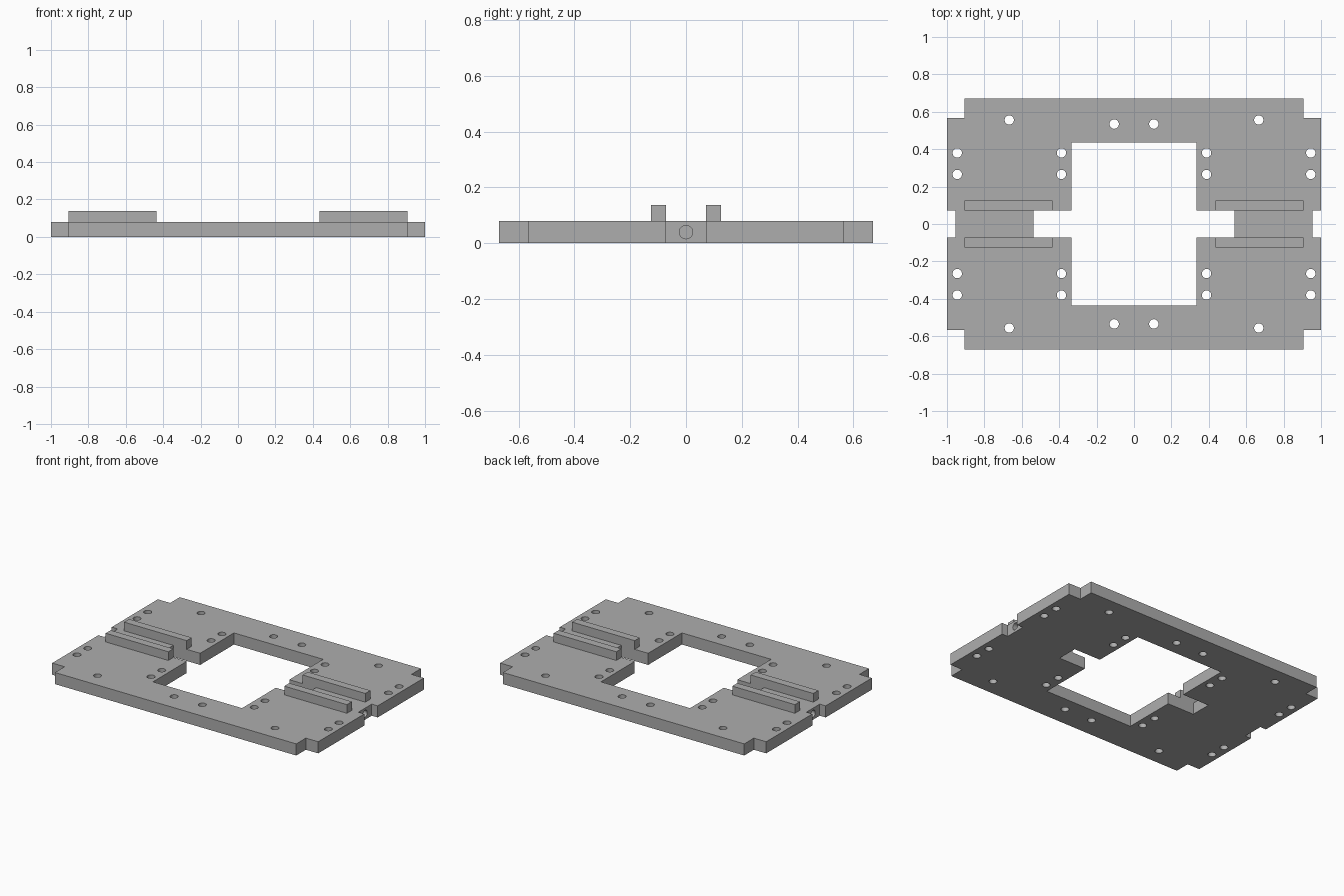
import bpy, bmesh
from math import radians
from mathutils import Matrix, Vector

cube = bpy.data.objects.get("Cube")
if cube:
    bpy.data.objects.remove(cube, do_unlink=True)

THICK, RAIL_TOP = 0.079, 0.138
SIDES = (-1, 1)

grey = bpy.data.materials.new("plain grey")
grey.use_nodes = True
grey.diffuse_color = (0.42, 0.42, 0.42, 1)
grey.node_tree.nodes["Principled BSDF"].inputs["Base Color"].default_value = (0.42, 0.42, 0.42, 1)


def add_box(bm, x0, x1, y0, y1, z0, z1):
    lo, hi = Vector((x0, y0, z0)), Vector((x1, y1, z1))
    matrix = Matrix.Translation((lo + hi) / 2) @ Matrix.Diagonal((*(hi - lo), 1))
    bmesh.ops.create_cube(bm, size=1, matrix=matrix)


def add_cylinder(bm, centre, radius, depth, turn=0):
    matrix = Matrix.Translation(centre) @ Matrix.Rotation(radians(turn), 4, "Y")
    bmesh.ops.create_cone(bm, cap_ends=True, segments=32, radius1=radius,
                          radius2=radius, depth=depth, matrix=matrix)


def make_object(name, bm):
    mesh = bpy.data.meshes.new(name)
    bm.to_mesh(mesh)
    bm.free()
    mesh.materials.append(grey)
    obj = bpy.data.objects.new(name, mesh)
    bpy.context.collection.objects.link(obj)
    return obj


def cut(target, bm):
    cutter = make_object("cutter", bm)
    cutter.hide_render = True
    mod = target.modifiers.new("cut", "BOOLEAN")
    mod.operation, mod.solver, mod.object = "DIFFERENCE", "EXACT", cutter
    bpy.ops.object.select_all(action="DESELECT")
    bpy.context.view_layer.objects.active = target
    target.select_set(True)
    bpy.ops.object.modifier_apply(modifier=mod.name)
    bpy.data.objects.remove(cutter, do_unlink=True)


# Base plate
bm = bmesh.new()
add_box(bm, -1, 1, -0.67, 0.67, 0, THICK)
plate = make_object("base_plate", bm)

# Central window, corner steps and outer edge notches
bm = bmesh.new()
add_box(bm, -0.335, 0.335, -0.435, 0.435, -0.1, 0.2)
for sx in SIDES:
    x0, x1 = sorted((sx * 0.955, sx * 1.1))
    add_box(bm, x0, x1, -0.072, 0.072, -0.1, 0.2)
    for sy in SIDES:
        x0, x1 = sorted((sx * 0.907, sx * 1.1))
        y0, y1 = sorted((sy * 0.567, sy * 0.8))
        add_box(bm, x0, x1, y0, y1, -0.1, 0.2)
cut(plate, bm)

# Inner slot that widens the window along the middle
bm = bmesh.new()
add_box(bm, -0.537, 0.537, -0.072, 0.072, -0.1, 0.2)
cut(plate, bm)

# Vertical bolt holes, and a blind bore in each outer notch
bolts = [(0.667, 0.556), (0.106, 0.534)]
bolts += [(x, y) for x in (0.388, 0.945) for y in (0.265, 0.38)]
bm = bmesh.new()
for sx in SIDES:
    add_cylinder(bm, (sx * 0.85, 0, 0.04), 0.024, 0.3, 90)
    for sy in SIDES:
        for x, y in bolts:
            add_cylinder(bm, (sx * x, sy * y, 0.04), 0.025, 0.3)
cut(plate, bm)
bpy.ops.object.shade_smooth_by_angle(angle=radians(30))

# Guide rails beside the slot
for sx, side in zip(SIDES, ("right", "left")):
    for sy, end in zip(SIDES, ("front", "back")):
        bm = bmesh.new()
        x0, x1 = sorted((sx * 0.436, sx * 0.907))
        y0, y1 = sorted((sy * 0.072, sy * 0.126))
        add_box(bm, x0, x1, y0, y1, THICK, RAIL_TOP)
        make_object(f"guide_rail_{end}_{side}", bm)
